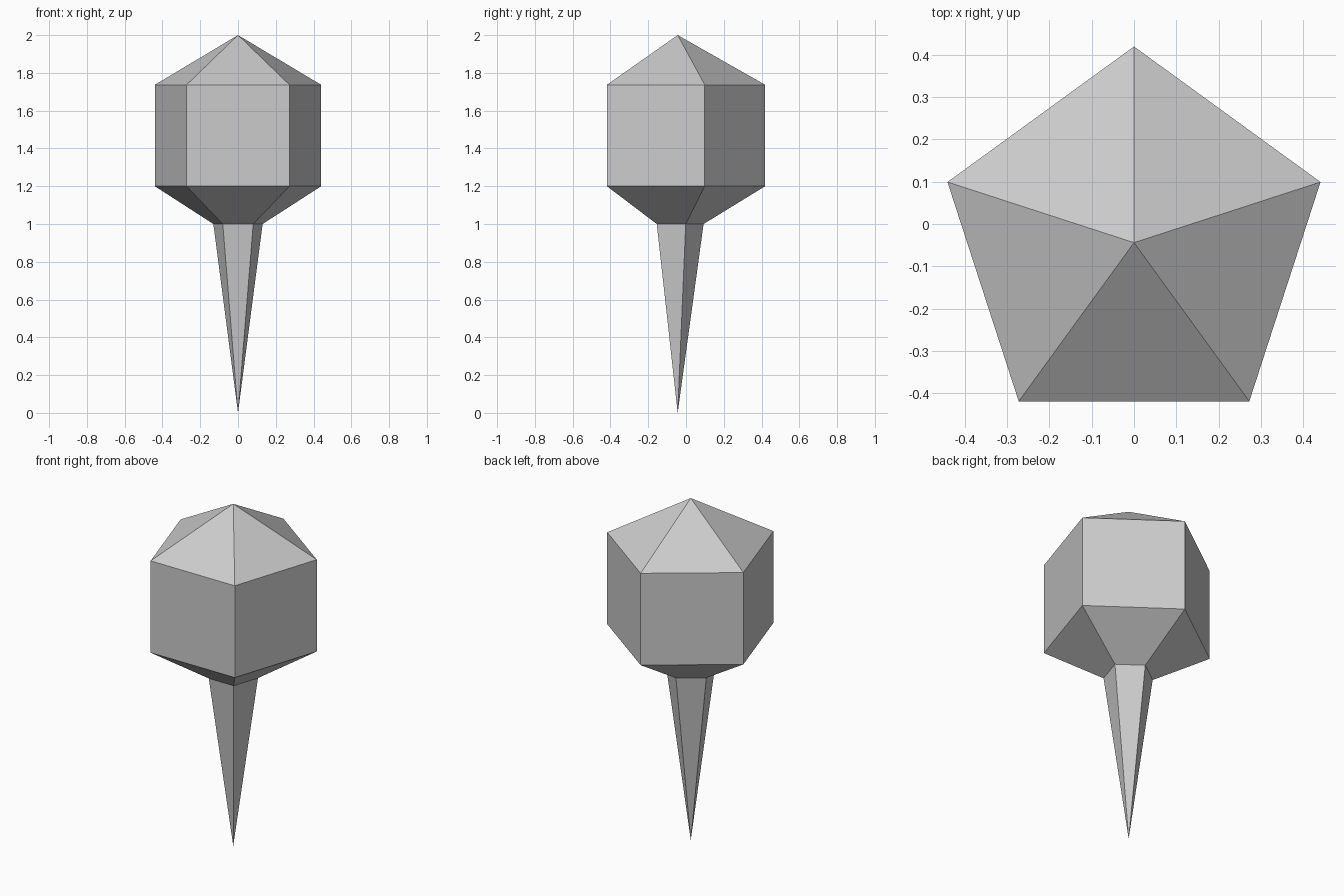
import bpy, bmesh
from math import sin, cos, tau

if "Cube" in bpy.data.objects:
    bpy.data.objects.remove(bpy.data.objects["Cube"])

SIDES = 5
CENTRE_Y = -0.044
TIP_Z, TOP_Z = 0.0, 2.0
# Profile (radius, height): spike top, head underside, head shoulder
PROFILE = [(0.137, 1.0), (0.463, 1.2), (0.463, 1.737)]

bm = bmesh.new()


def ring(radius, z):
    """Pentagon of vertices with one corner pointing to the back."""
    return [bm.verts.new((radius * sin(tau * i / SIDES),
                          CENTRE_Y + radius * cos(tau * i / SIDES), z))
            for i in range(SIDES)]


rings = [ring(r, z) for r, z in PROFILE]
tip = bm.verts.new((0, CENTRE_Y, TIP_Z))
apex = bm.verts.new((0, CENTRE_Y, TOP_Z))

for i in range(SIDES):
    j = (i + 1) % SIDES
    # Spike
    bm.faces.new((tip, rings[0][i], rings[0][j]))
    # Flared underside and straight walls of the head
    for low, high in zip(rings, rings[1:]):
        bm.faces.new((low[i], low[j], high[j], high[i]))
    # Pyramid cap
    bm.faces.new((rings[-1][i], rings[-1][j], apex))

bmesh.ops.recalc_face_normals(bm, faces=bm.faces[:])
mesh = bpy.data.meshes.new("spiked_head")
bm.to_mesh(mesh)
bm.free()
bpy.context.collection.objects.link(bpy.data.objects.new("spiked_head", mesh))
